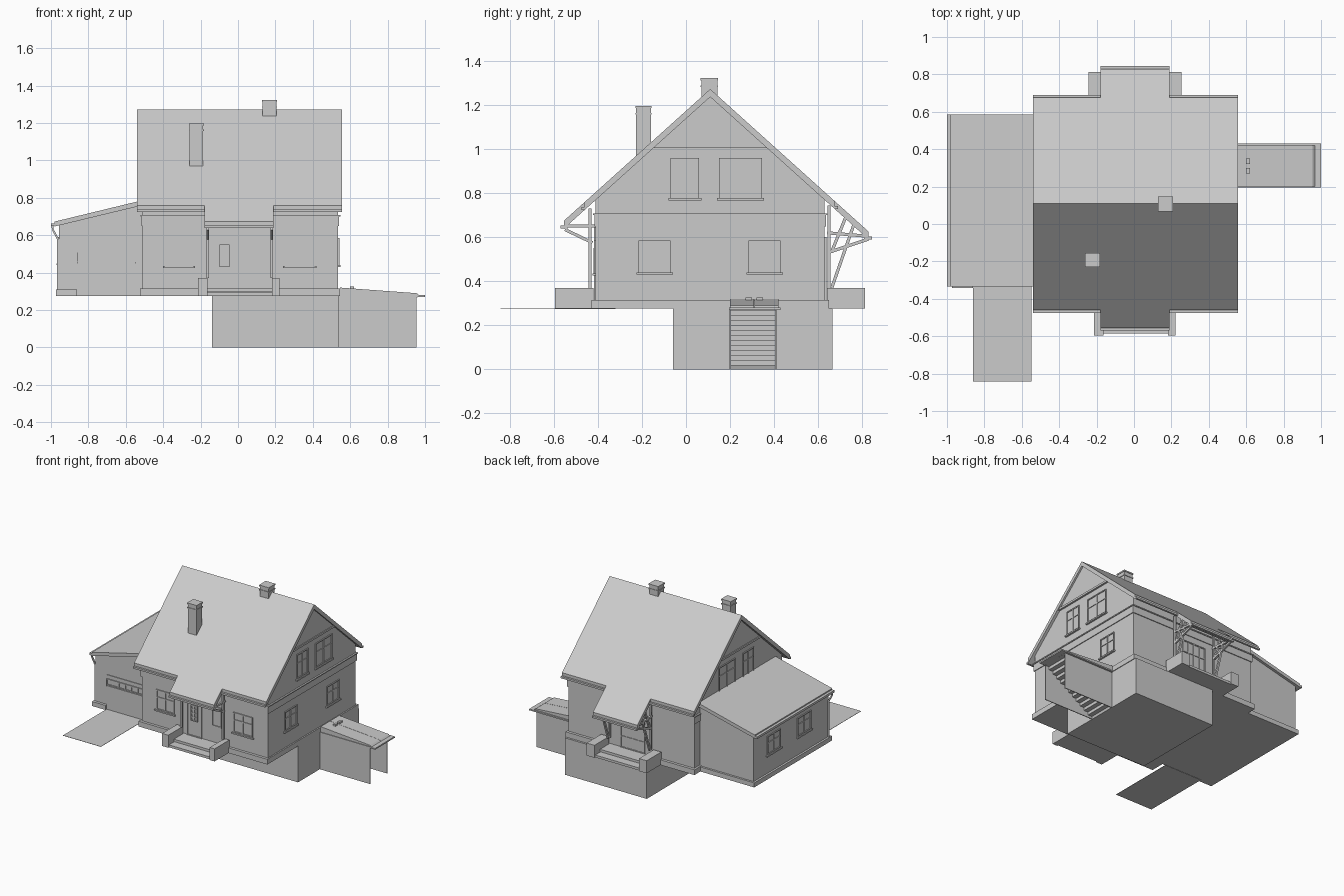
import bpy, bmesh
from mathutils import Vector

if "Cube" in bpy.data.objects:
    bpy.data.objects.remove(bpy.data.objects["Cube"])


def finish(name, bm):
    bmesh.ops.recalc_face_normals(bm, faces=bm.faces)
    me = bpy.data.meshes.new(name)
    bm.to_mesh(me)
    bm.free()
    ob = bpy.data.objects.new(name, me)
    bpy.context.collection.objects.link(ob)
    return ob


def boxes(name, items):
    """One object from boxes given as (x0, x1, y0, y1, z0, z1)."""
    bm = bmesh.new()
    for x0, x1, y0, y1, z0, z1 in items:
        vs = bmesh.ops.create_cube(bm, size=1)["verts"]
        for v in vs:
            v.co = Vector(((x0 + x1) / 2 + v.co.x * (x1 - x0),
                           (y0 + y1) / 2 + v.co.y * (y1 - y0),
                           (z0 + z1) / 2 + v.co.z * (z1 - z0)))
    return finish(name, bm)


def prism(name, pts, axis, a, b):
    """Extrude a profile along x (points are y,z) or y (points are x,z)."""
    bm = bmesh.new()
    place = (lambda p, t: (t, p[0], p[1])) if axis == "x" else (lambda p, t: (p[0], t, p[1]))
    f = bm.faces.new([bm.verts.new(place(p, a)) for p in pts])
    ext = bmesh.ops.extrude_face_region(bm, geom=[f])["geom"]
    d = Vector((b - a, 0, 0)) if axis == "x" else Vector((0, b - a, 0))
    bmesh.ops.translate(bm, vec=d, verts=[v for v in ext if isinstance(v, bmesh.types.BMVert)])
    return finish(name, bm)


def struts(name, runs, w=0.014):
    """Square timbers between pairs of points."""
    bm = bmesh.new()
    for a, b in runs:
        a, b = Vector(a), Vector(b)
        rot = (b - a).to_track_quat("Z", "Y")
        for v in bmesh.ops.create_cube(bm, size=1)["verts"]:
            v.co = (a + b) / 2 + rot @ Vector((v.co.x * w, v.co.y * w, v.co.z * (b - a).length))
    return finish(name, bm)


def on_wall(side, pos, u0, u1, z0, z1, d):
    """Box standing d proud of a wall; side is '+x', '-x', '+y' or '-y'."""
    s = 1 if side[0] == "+" else -1
    lo, hi = sorted((pos - s * 0.004, pos + s * d))
    return (lo, hi, u0, u1, z0, z1) if side[1] == "x" else (u0, u1, lo, hi, z0, z1)


def window(name, side, pos, u0, u1, z0, z1, cols=(0.5,), rows=(0.62,), sill=True):
    t, W = 0.008, lambda *a: on_wall(side, pos, *a)
    parts = [W(u0, u1, z0, z1, 0.001),
             W(u0, u0 + t, z0, z1, 0.007), W(u1 - t, u1, z0, z1, 0.007),
             W(u0, u1, z0, z0 + t, 0.007), W(u0, u1, z1 - t, z1, 0.007)]
    for c in cols:
        u = u0 + c * (u1 - u0)
        parts.append(W(u - t / 2, u + t / 2, z0, z1, 0.006))
    for r in rows:
        z = z0 + r * (z1 - z0)
        parts.append(W(u0, u1, z - t / 2, z + t / 2, 0.006))
    if sill:
        parts.append(W(u0 - 0.01, u1 + 0.01, z0 - 0.01, z0, 0.014))
    boxes(name, parts)


RY, RZ, K, T = 0.11, 1.273, 0.9, 0.036      # ridge position, pitch, roof thickness
roof_z = lambda y: RZ - K * abs(y - RY)
X0, X1, Y0, Y1, G = -0.51, 0.535, -0.41, 0.63, 0.276

# Basement, plinth and walls
boxes("basement", [(-0.14, 0.54, -0.06, 0.665, 0, G)])
boxes("plinth", [(-0.525, 0.545, -0.43, 0.65, G, 0.315)])
under = lambda y: roof_z(y) - T + 0.005
prism("house_walls", [(Y0, 0.3), (Y1, 0.3), (Y1, under(Y1)), (RY, under(RY)), (Y0, under(Y0))], "x", X0, X1)
boxes("string_course", [(X0 - 0.006, X1 + 0.006, Y0 - 0.006, Y1 + 0.006, 0.648, 0.7),
                        (X0 - 0.012, X1 + 0.012, Y0 - 0.012, Y1 + 0.012, 0.7, 0.708)])

# Main roof and the lower roof tongues over both porches
def roof(name, ya, yb, xa, xb):
    prism(name, [(ya, roof_z(ya)), (RY, RZ), (yb, roof_z(yb)), (yb, roof_z(yb) - T),
                 (RY, RZ - T), (ya, roof_z(ya) - T)], "x", xa, xb)

roof("main_roof", -0.46, 0.675, -0.54, 0.556)
def tongue(name, ya, yb):
    prism(name, [(ya, roof_z(ya)), (yb, roof_z(yb)), (yb, roof_z(yb) - T), (ya, roof_z(ya) - T)],
          "x", -0.178, 0.19)

tongue("front_porch_roof", -0.46, -0.555)
tongue("back_porch_roof", 0.675, 0.83)

# Gutters
gut = []
for s, e, p in ((-1, -0.46, -0.555), (1, 0.675, 0.83)):
    for xa, xb, y in ((-0.54, -0.178, e), (0.19, 0.556, e), (-0.178, 0.19, p)):
        lo, hi = sorted((y, y + s * 0.015))
        gut.append((xa, xb, lo, hi, roof_z(y) - T, roof_z(y) - T + 0.014))
boxes("gutters", gut)

# Gable tops with bottom trim, upper windows on both gables
tri = 1.005
half = (RZ - T - tri) / K
for side, x, s in (("right", X1, 1), ("left", X0, -1)):
    prism(side + "_gable_cladding", [(RY - half, tri), (RY + half, tri), (RY, RZ - T)],
          "x", x - s * 0.01, x + s * 0.008)
    boxes(side + "_gable_trim", [on_wall(("+" if s > 0 else "-") + "x", x, RY - half, RY + half,
                                         tri, tri + 0.015, 0.014)])
    sd = "+x" if s > 0 else "-x"
    window(side + "_upper_window_small", sd, x, -0.07, 0.06, 0.777, 0.96)
    window(side + "_upper_window_wide", sd, x, 0.15, 0.345, 0.777, 0.96)
window("right_window_front", "+x", X1, -0.215, -0.07, 0.44, 0.586)
window("right_window_back", "+x", X1, 0.285, 0.43, 0.44, 0.586)

# Front windows and door
window("front_window_left", "-y", Y0, -0.39, -0.24, 0.435, 0.585)
window("front_window_right", "-y", Y0, 0.25, 0.41, 0.435, 0.585)
window("hall_window", "-y", Y0, 0.073, 0.15, 0.435, 0.585, (), (), False)
window("front_door", "-y", Y0, -0.137, -0.01, 0.312, 0.645, (), (0.84,), False)
window("front_door_glazing", "-y", Y0 - 0.003, -0.1, -0.045, 0.43, 0.55, (0.5,), (0.25, 0.5, 0.75), False)

# Back glazed doors
window("back_doors", "+y", Y1, -0.1, 0.1, 0.312, 0.6, (0.25, 0.5, 0.75), (0.3, 0.7), False)

# Porches: pedestals, steps, posts, braces and beam
def porch(name, s, y_wall, y_end, xl, xr):
    def span(a, b, *rest):
        return (*sorted((a, b)), *rest)
    boxes(name + "_pedestals", [(*x, *span(y_wall, y_end), G, 0.37) for x in (xl, xr)])
    run = (y_end - y_wall) * 0.95
    boxes(name + "_steps", [(xl[1], xr[0], *span(y_wall, y_wall + run * f), z - 0.018, z)
                            for f, z in ((0.65, 0.315), (1.0, 0.294))])

porch("front_porch", -1, -0.42, -0.595, (-0.213, -0.162), (0.182, 0.222))
porch("back_porch", 1, 0.64, 0.813, (-0.243, -0.18), (0.19, 0.255))
front, back = [], []
for x in (-0.162, 0.18):
    front += [((x, -0.436, 0.37), (x, -0.436, 0.73)),
              ((x, -0.55, 0.635), (x, -0.425, 0.575)),
              ((x, -0.55, 0.65), (x, -0.41, 0.65))]
    back += [((x, 0.65, 0.37), (x, 0.65, 0.745)),
             ((x, 0.662, 0.37), (x, 0.765, 0.665)),
             ((x, 0.645, 0.53), (x, 0.83, 0.592)),
             ((x, 0.64, 0.62), (x, 0.82, 0.605)),
             ((x, 0.66, 0.53), (x, 0.725, 0.69))]
front.append(((-0.178, -0.545, 0.645), (0.19, -0.545, 0.645)))
back.append(((-0.178, 0.815, 0.6), (0.19, 0.815, 0.6)))
struts("front_porch_timbers", front)
struts("back_porch_timbers", back)

# Chimneys
def chimney(name, x0, x1, y0, y1, z0, z1):
    e = 0.004
    boxes(name, [(x0, x1, y0, y1, z0, z1 - 0.01),
                 (x0 - e, x1 + e, y0 - e, y1 + e, z1 - 0.04, z1 - 0.033),
                 (x0 - e, x1 + e, y0 - e, y1 + e, z1 - 0.01, z1)])

chimney("front_chimney", -0.258, -0.186, -0.226, -0.16, 0.9, 1.197)
chimney("ridge_chimney", 0.132, 0.205, 0.07, 0.142, 1.18, 1.322)

# Garage: walls, plinth, lean-to roof, gutter, downpipe
GX, GY0, GY1 = -0.957, -0.322, 0.565
prism("garage_walls", [(GX, 0.3), (-0.5, 0.3), (-0.5, 0.77), (GX, 0.655)], "y", GY0, GY1)
boxes("garage_plinth", [(-0.972, -0.86, -0.342, 0.58, G, 0.31), (-0.86, -0.51, -0.325, 0.58, G, 0.31)])
prism("garage_roof", [(-0.98, 0.647), (-0.98, 0.673), (-0.51, 0.787), (-0.51, 0.76)], "y", -0.333, 0.585)
boxes("garage_gutter", [(-1.0, -0.98, -0.333, 0.585, 0.648, 0.664)])
struts("garage_downpipe", [((-0.992, -0.315, 0.65), (-0.99, -0.315, 0.63)),
                           ((-0.99, -0.315, 0.63), (-0.963, -0.315, 0.58)),
                           ((-0.963, -0.315, 0.58), (-0.963, -0.315, 0.31))], 0.01)
boxes("garage_door", [on_wall("-y", GY0, -0.862, -0.545, G, 0.535, 0.005),
                      on_wall("-y", GY0, -0.862, -0.545, 0.45, 0.456, 0.01)])
window("garage_door_glazing", "-y", GY0 - 0.005, -0.862, -0.548, 0.46, 0.508,
       [i / 6 for i in range(1, 6)], (), False)
window("garage_side_window_front", "-x", GX, -0.11, 0.05, 0.45, 0.59)
window("garage_side_window_back", "-x", GX, 0.25, 0.41, 0.45, 0.59)
boxes("driveway", [(-0.862, -0.548, -0.843, -0.32, G - 0.002, G)])

# Basement stairwell: two walls and a folded flight
boxes("stair_walls", [(0.535, 0.955, 0.198, 0.204, 0, G), (0.535, 0.955, 0.404, 0.41, 0, G)])
N = 12
dx, dz = 0.415 / N, 0.272 / N
top = []
for i in range(N):
    top += [(0.54 + i * dx, i * dz), (0.54 + i * dx, (i + 1) * dz)]
top.append((0.955, N * dz))
prism("stair_flight", top + [(x + 0.006, max(z - 0.006, 0)) for x, z in reversed(top)][:-1], "y", 0.2, 0.408)

# Sloping stair hatch with kerb and handles
boxes("hatch_kerb", [(0.545, 1.0, 0.195, 0.21, 0.27, 0.28), (0.545, 1.0, 0.415, 0.43, 0.27, 0.28),
                     (0.955, 1.0, 0.195, 0.43, 0.27, 0.28)])
for nm, a, b in (("left", 0.2, 0.309), ("right", 0.311, 0.42)):
    prism("hatch_leaf_" + nm, [(0.545, 0.278), (0.545, 0.32), (0.955, 0.29), (0.97, 0.278)], "y", a, b)
boxes("hatch_handles", [(0.6, 0.62, y - 0.015, y + 0.015, 0.31, 0.327) for y in (0.285, 0.335)])
